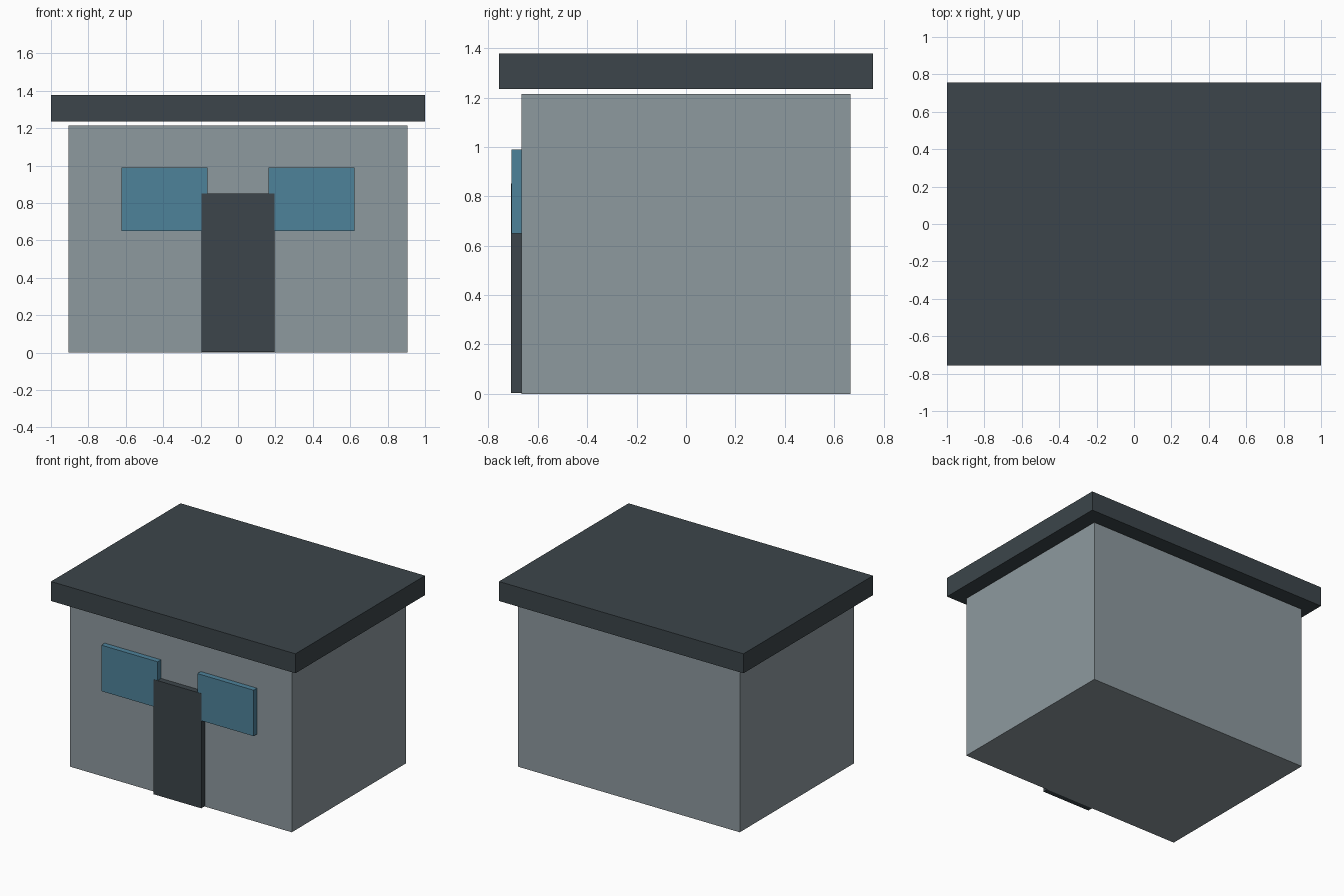
import bpy

if "Cube" in bpy.data.objects:
    bpy.data.objects.remove(bpy.data.objects["Cube"])


def material(name, rgb):
    mat = bpy.data.materials.new(name)
    mat.diffuse_color = (*rgb, 1.0)
    mat.use_nodes = True
    mat.node_tree.nodes["Principled BSDF"].inputs["Base Color"].default_value = mat.diffuse_color
    return mat


def box(name, lo, hi, mat):
    """Axis-aligned box between two opposite corners."""
    centre = [(a + b) / 2 for a, b in zip(lo, hi)]
    bpy.ops.mesh.primitive_cube_add(size=1, location=centre)
    obj = bpy.context.object
    obj.name = name
    obj.scale = [b - a for a, b in zip(lo, hi)]
    bpy.ops.object.transform_apply(location=False, rotation=False, scale=True)
    obj.data.materials.append(mat)
    return obj


wall_grey = material("wall_grey", (0.27, 0.32, 0.345))
dark_slate = material("dark_slate", (0.045, 0.06, 0.069))
glass_blue = material("glass_blue", (0.076, 0.223, 0.323))

# Main block
box("walls", (-0.907, -0.667, 0), (0.907, 0.667, 1.215), wall_grey)

# Overhanging flat roof, with a thin shadow gap above the walls
box("roof", (-1, -0.757, 1.235), (1, 0.757, 1.379), dark_slate)

# Door panel, a hair proud of the windows it overlaps
box("door", (-0.196, -0.709, 0.003), (0.196, -0.66, 0.852), dark_slate)

# Pair of front windows
for side, label in ((-1, "left"), (1, "right")):
    x0, x1 = sorted((side * 0.162, side * 0.623))
    box(f"{label}_window", (x0, -0.707, 0.65), (x1, -0.66, 0.99), glass_blue)
